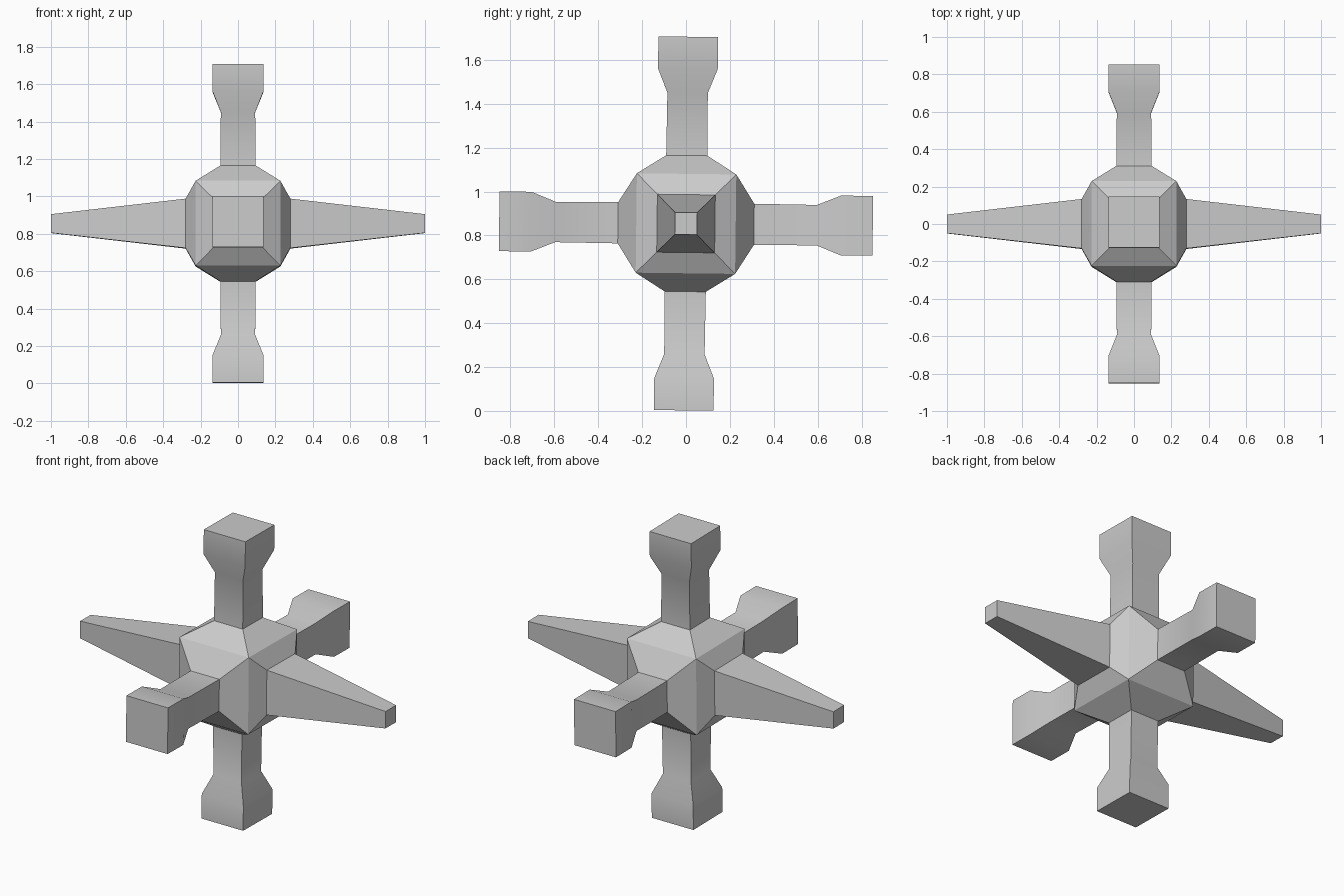
import bpy, bmesh, math
from mathutils import Matrix

if "Cube" in bpy.data.objects:
    bpy.data.objects.remove(bpy.data.objects["Cube"])

CENTRE_Z = 0.854
TILT = math.radians(-0.7)

# (half width, distance from centre) rings for each kind of arm
SPIKE = [(0.132, 0.28), (0.05, 1.0)]
CLUB = [(0.094, 0.31), (0.092, 0.595), (0.136, 0.705), (0.136, 0.851)]


def grow_arm(bm, face, rings):
    """Extrude a square face outward through a list of rings."""
    n = face.normal.copy()
    for half, dist in rings:
        face = bmesh.ops.extrude_discrete_faces(bm, faces=[face])["faces"][0]
        for v in face.verts:
            flat = v.co - n * v.co.dot(n)
            scale = half / max(abs(c) for c in flat)
            v.co = flat * scale + n * dist


# core block, with an arm grown out of each of its six sides
bm = bmesh.new()
bmesh.ops.create_cube(bm, size=0.453)
bm.normal_update()
for f in list(bm.faces):
    grow_arm(bm, f, SPIKE if abs(f.normal.x) > 0.5 else CLUB)

# slight lean about the spike axis, then stand on the ground
bm.transform(Matrix.Translation((0, 0, CENTRE_Z)) @ Matrix.Rotation(TILT, 4, 'X'))
bmesh.ops.recalc_face_normals(bm, faces=bm.faces[:])

mesh = bpy.data.meshes.new("core_with_six_arms")
bm.to_mesh(mesh)
bm.free()
obj = bpy.data.objects.new("core_with_six_arms", mesh)
bpy.context.collection.objects.link(obj)

# soften only the shallow bends
bpy.context.view_layer.objects.active = obj
obj.select_set(True)
bpy.ops.object.shade_smooth_by_angle(angle=math.radians(25))
